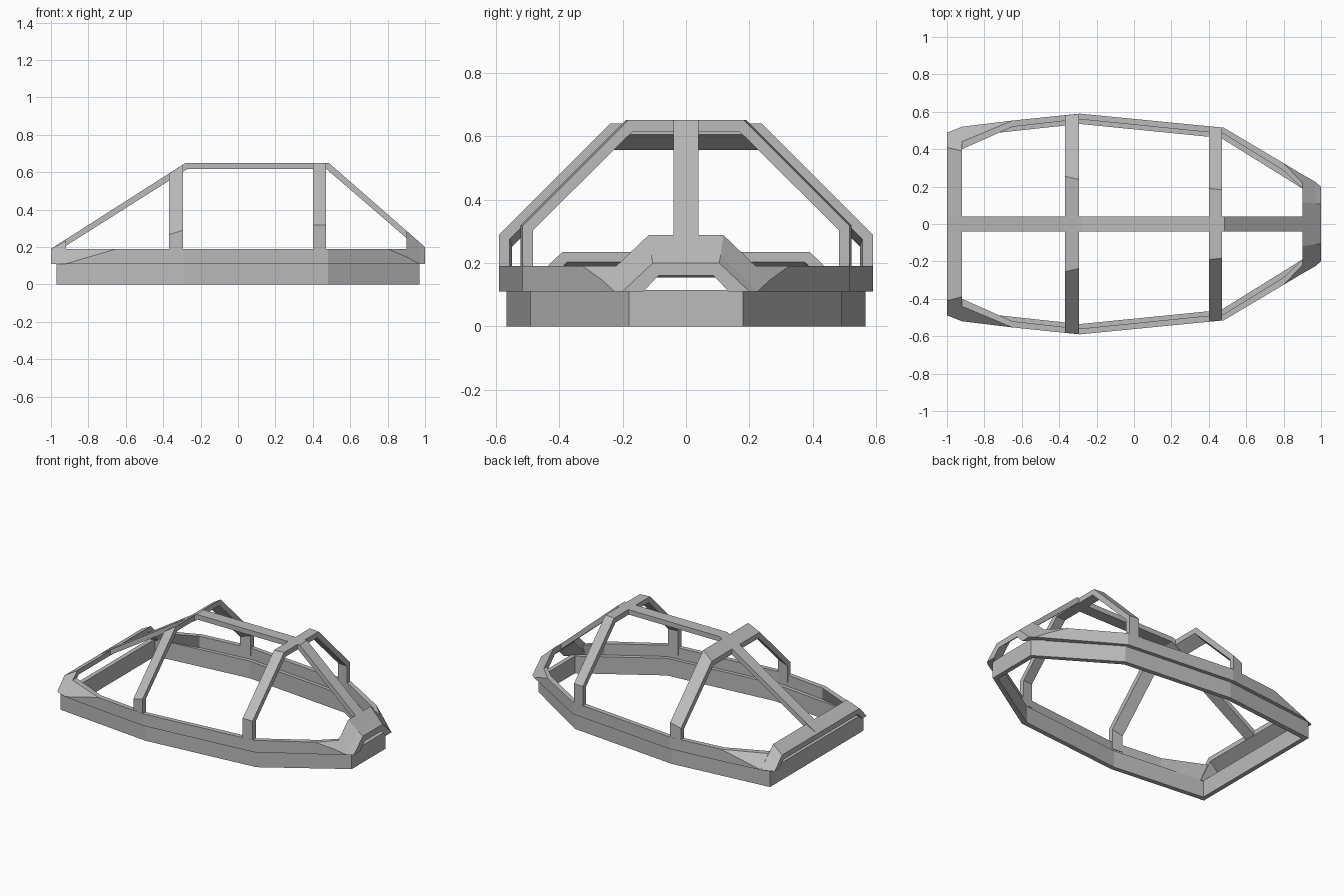
import bpy
import bmesh

cube = bpy.data.objects.get("Cube")
if cube:
    bpy.data.objects.remove(cube)

# Single frame colour
grey = bpy.data.materials.new("frame grey")
grey.use_nodes = True
GREY = (0.5, 0.5, 0.5, 1)
grey.diffuse_color = GREY
grey.node_tree.nodes["Principled BSDF"].inputs["Base Color"].default_value = GREY


def loft(name, sections, mirror=True):
    """Skin closed cross-sections of equal length, then mirror across y = 0."""
    bm = bmesh.new()
    rings = [[bm.verts.new(p) for p in s] for s in sections]
    n = len(rings[0])
    for a, b in zip(rings, rings[1:]):
        for i in range(n):
            j = (i + 1) % n
            bm.faces.new((a[i], a[j], b[j], b[i]))
    bm.faces.new(rings[0])
    bm.faces.new(rings[-1])
    bmesh.ops.remove_doubles(bm, verts=bm.verts, dist=0.0005)
    if mirror:
        # Open the centre plane so the halves weld
        middle = [f for f in bm.faces if all(abs(v.co.y) < 0.0005 for v in f.verts)]
        bmesh.ops.delete(bm, geom=middle, context='FACES')
    bmesh.ops.recalc_face_normals(bm, faces=bm.faces)
    mesh = bpy.data.meshes.new(name)
    bm.to_mesh(mesh)
    bm.free()
    mesh.materials.append(grey)
    obj = bpy.data.objects.new(name, mesh)
    bpy.context.collection.objects.link(obj)
    if mirror:
        mod = obj.modifiers.new("Mirror", 'MIRROR')
        mod.use_axis = (False, True, False)
    return obj


RAIL_LOW, RAIL_TOP = 0.11, 0.19

# Lower rail: inset ring, outer and inner plan points
lower = [((0.97, 0), (0.94, 0)), ((0.97, 0.18), (0.94, 0.165)),
         ((0.48, 0.49), (0.465, 0.46)), ((-0.29, 0.565), (-0.29, 0.535)),
         ((-0.97, 0.495), (-0.94, 0.465)), ((-0.97, 0), (-0.94, 0))]
loft("lower_rail", [[(*o, 0), (*o, 0.115), (*i, 0.115), (*i, 0)] for o, i in lower])

# Upper rail: x, outer y, outer top z, ridge y, inner top y, inner bottom y
upper = [(-0.92, 0.52, RAIL_LOW, 0.44, 0.40, 0.47),
         (-0.65, 0.553, RAIL_TOP, 0.553, 0.52, 0.52),
         (-0.29, 0.59, RAIL_TOP, 0.59, 0.56, 0.56),
         (0.48, 0.515, RAIL_TOP, 0.515, 0.482, 0.482),
         (0.80, 0.325, RAIL_TOP, 0.325, 0.285, 0.285),
         (0.90, 0.265, 0.147, 0.22, 0.19, 0.22)]
loft("upper_rail", [[(x, yo, RAIL_LOW), (x, yo, zo), (x, yr, RAIL_TOP),
                     (x, yi, RAIL_TOP), (x, yb, RAIL_LOW)]
                    for x, yo, zo, yr, yi, yb in upper])


def end_arch(name, rows):
    """Low arch: x, top y, top z, outer y, outer z, foot y, inner y, inner z."""
    loft(name, [[(x, 0, zt), (x, yt, zt), (x, yo, zo), (x, yo, RAIL_LOW),
                 (x, yf, RAIL_LOW), (x, yi, zi), (x, 0, zi)]
                for x, yt, zt, yo, zo, yf, yi, zi in rows])


end_arch("wide_end_arch", [(-1.0, 0.41, 0.19, 0.488, RAIL_LOW, 0.44, 0.395, 0.155),
                           (-0.92, 0.39, 0.235, 0.52, RAIL_LOW, 0.465, 0.375, 0.203)])
end_arch("narrow_end_arch", [(0.90, 0.118, 0.288, 0.265, 0.147, 0.235, 0.10, 0.245),
                             (0.97, 0.109, 0.226, 0.225, RAIL_LOW, 0.165, 0.091, 0.186),
                             (1.0, 0.105, 0.20, 0.20, RAIL_LOW, 0.135, 0.087, 0.16)])


def hoop(name, rows):
    """Roof hoop with sloped shoulders: x, shoulder y, top z, foot y."""
    sections = []
    for x, ys, zt, yo in rows:
        zb = zt - (yo - ys)
        yi, foot = yo - 0.033, RAIL_TOP - 0.05
        sections.append([(x, 0, zt), (x, ys, zt), (x, yo, zb), (x, yo, foot),
                         (x, yi, foot), (x, yi, zb - 0.014),
                         (x, ys - 0.015, zt - 0.035), (x, 0, zt - 0.035)])
    loft(name, sections)


hoop("wide_hoop", [(-0.37, 0.255, 0.592, 0.581), (-0.295, 0.238, 0.64, 0.589)])
hoop("narrow_hoop", [(0.40, 0.19, 0.65, 0.522), (0.47, 0.183, 0.65, 0.516)])

# Centre spine: x and z of its upper and lower edges
HALF = 0.04
spine = [((-1.0, 0.19), (-0.985, 0.165)), ((-0.28, 0.65), (-0.27, 0.617)),
         ((0.485, 0.65), (0.473, 0.617)), ((1.0, 0.20), (0.985, 0.175))]
loft("centre_spine", [[(t[0], -HALF, t[1]), (t[0], HALF, t[1]),
                       (b[0], HALF, b[1]), (b[0], -HALF, b[1])] for t, b in spine],
     mirror=False)
